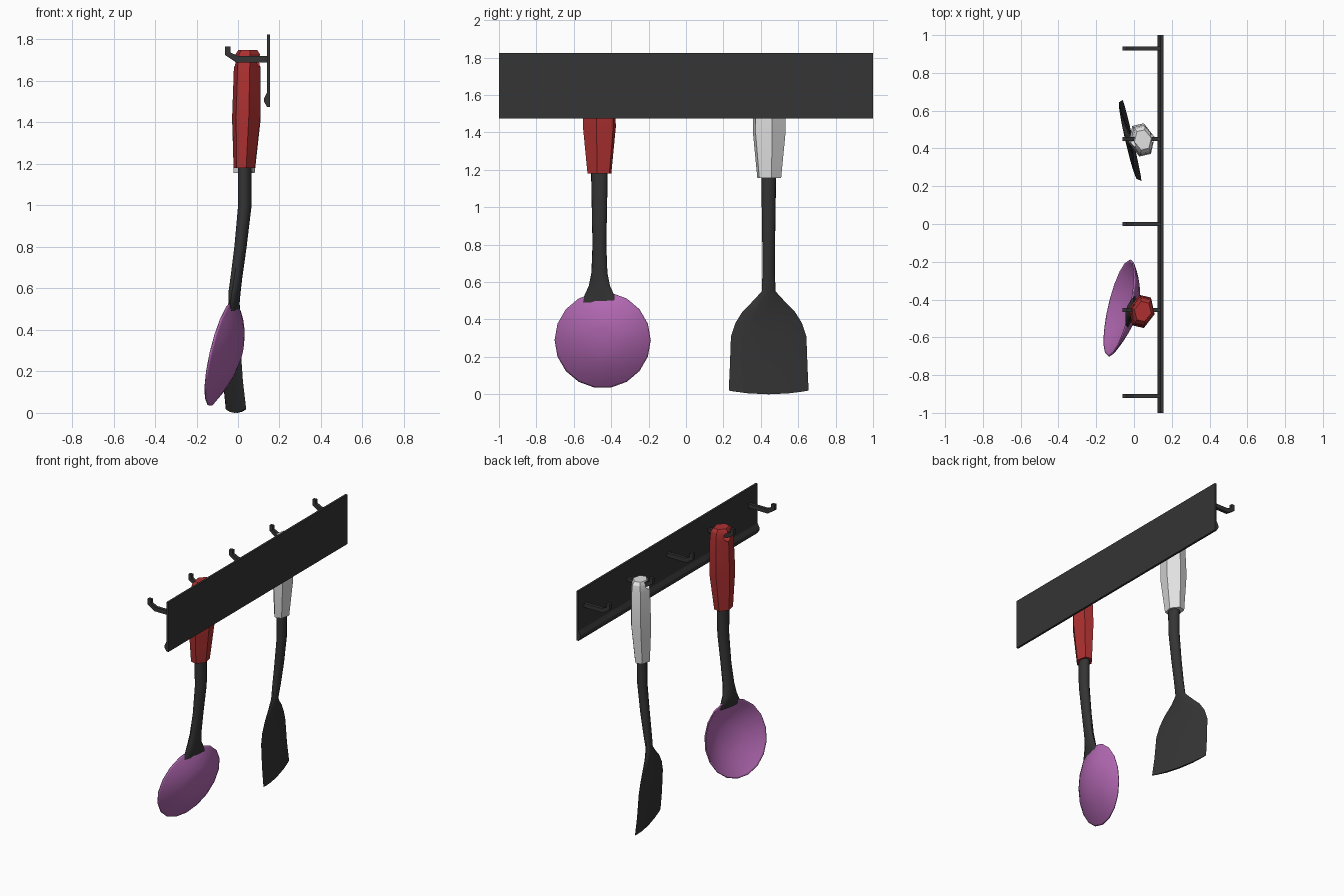
import bpy, bmesh, math
from mathutils import Matrix, Vector

cube = bpy.data.objects.get("Cube")
if cube:
    bpy.data.objects.remove(cube)


def material(name, rgb):
    m = bpy.data.materials.new(name)
    m.use_nodes = True
    m.diffuse_color = (*rgb, 1)
    m.node_tree.nodes["Principled BSDF"].inputs["Base Color"].default_value = (*rgb, 1)
    return m


charcoal = material("charcoal", (0.035, 0.035, 0.035))
red = material("red", (0.42, 0.03, 0.03))
purple = material("purple", (0.45, 0.14, 0.45))
white = material("white", (0.75, 0.75, 0.75))


def finish(name, bm, mat, smooth=None):
    bmesh.ops.recalc_face_normals(bm, faces=bm.faces)
    mesh = bpy.data.meshes.new(name)
    bm.to_mesh(mesh)
    bm.free()
    mesh.materials.append(mat)
    ob = bpy.data.objects.new(name, mesh)
    bpy.context.collection.objects.link(ob)
    if smooth:
        bpy.ops.object.select_all(action='DESELECT')
        ob.select_set(True)
        bpy.context.view_layer.objects.active = ob
        bpy.ops.object.shade_smooth_by_angle(angle=math.radians(smooth))
    return ob


def bridge(bm, loops):
    for a, b in zip(loops, loops[1:]):
        for i in range(len(a)):
            j = (i + 1) % len(a)
            bm.faces.new((a[i], a[j], b[j], b[i]))


def loft(name, section, rings, y, turn, mat, smooth, sag=0):
    """Stack scaled sections; each ring is (z, centre x, half depth, half width)."""
    bm = bmesh.new()
    rot = Matrix.Rotation(turn, 3, 'Z')
    loops = []
    for k, (z, cx, hx, hy) in enumerate(rings):
        lift = sag if k == len(rings) - 1 else 0
        loops.append([bm.verts.new(rot @ Vector((u * hx, v * hy, 0))
                                   + Vector((cx, y, z + lift * v * v)))
                      for u, v in section])
    bridge(bm, loops)
    bm.faces.new(loops[0])
    bm.faces.new(loops[-1])
    return finish(name, bm, mat, smooth)


def extrude_xz(name, profile, y0, y1, mat):
    bm = bmesh.new()
    loops = [[bm.verts.new((x, y, z)) for x, z in profile] for y in (y0, y1)]
    bridge(bm, loops)
    bm.faces.new(loops[0])
    bm.faces.new(loops[1])
    return finish(name, bm, mat)


HEX = [(1, 0), (0.45, 1), (-0.45, 1), (-1, 0), (-0.45, -1), (0.45, -1)]
OVAL = [(math.cos(i * math.pi / 6), math.sin(i * math.pi / 6)) for i in range(12)]


def grip(name, y, turn, drop, mat):
    rings = [(1.18, 0.03, 0.052, 0.06), (1.43, 0.04, 0.07, 0.083),
             (1.68, 0.045, 0.066, 0.076), (1.73, 0.047, 0.06, 0.067),
             (1.75, 0.047, 0.046, 0.05)]
    ob = loft(name, HEX, [(z - drop, *r) for z, *r in rings], y, turn, mat, 25)
    # Hanging hole
    bm = bmesh.new()
    place = (Matrix.Translation((0.045, y, 1.695)) @ Matrix.Rotation(turn, 4, 'Z')
             @ Matrix.Rotation(math.pi / 2, 4, 'Y'))
    bmesh.ops.create_cone(bm, cap_ends=True, segments=12, radius1=0.028,
                          radius2=0.028, depth=0.3, matrix=place)
    cutter = finish("hole_cutter", bm, mat)
    cutter.hide_render = True
    mod = ob.modifiers.new("hole", 'BOOLEAN')
    mod.operation, mod.solver, mod.object = 'DIFFERENCE', 'EXACT', cutter
    bpy.context.view_layer.objects.active = ob
    bpy.ops.object.modifier_apply(modifier=mod.name)
    bpy.data.objects.remove(cutter)


# Wall rail with a lip along the lower edge
extrude_xz("rail", [(0.155, 1.475), (0.155, 1.825), (0.14, 1.825), (0.14, 1.545),
                    (0.125, 1.515), (0.125, 1.5), (0.14, 1.475)], -1, 1, charcoal)

# Hooks
for n, y in enumerate((-0.91, -0.455, 0, 0.45, 0.93)):
    extrude_xz(f"hook_{n + 1}", [(0.145, 1.69), (0.145, 1.72), (0, 1.72), (-0.037, 1.738),
                                 (-0.037, 1.765), (-0.062, 1.765), (-0.062, 1.725),
                                 (-0.01, 1.69)], y - 0.011, y + 0.011, charcoal)

# Ladle
TURN = math.radians(13)
LADLE_Y, SPATULA_Y = -0.463, 0.445
grip("ladle_grip", LADLE_Y, -TURN, 0, red)
loft("ladle_shaft", OVAL, [(1.2, 0.033, 0.032, 0.046), (1.0, 0.033, 0.033, 0.042),
                           (0.8, 0.012, 0.03, 0.038), (0.65, -0.008, 0.028, 0.044),
                           (0.58, -0.017, 0.027, 0.058), (0.53, -0.018, 0.02, 0.082),
                           (0.49, -0.012, 0.008, 0.09)],
     LADLE_Y, -TURN, charcoal, 40)

# Ladle bowl: a shallow dish, tipped and turned
bm = bmesh.new()
RADIUS, DEPTH, SEG, STEPS = 0.255, 0.088, 18, 6
loops = []
for k in range(1, STEPS + 1):
    f = math.sin(k / STEPS * math.pi / 2)
    loop = []
    for i in range(SEG):
        a = 2 * math.pi * i / SEG
        dy, dz = RADIUS * f * math.cos(a), RADIUS * f * math.sin(a)
        loop.append(bm.verts.new((-0.078 + 0.22 * dy + 0.23 * dz + DEPTH * (1 - f * f),
                                  -0.445 + dy, 0.29 + dz)))
    loops.append(loop)
bridge(bm, loops)
bm.faces.new(loops[0])
bowl = finish("ladle_bowl", bm, purple, 40)
shell = bowl.modifiers.new("thickness", 'SOLIDIFY')
shell.thickness, shell.offset = 0.008, 0

# Spatula: shaft flowing into a thin flared blade
grip("spatula_grip", SPATULA_Y, TURN, 0.023, white)
loft("spatula", OVAL, [(1.18, 0.033, 0.032, 0.041), (1.0, 0.033, 0.032, 0.038),
                       (0.8, 0.012, 0.03, 0.035), (0.65, -0.008, 0.026, 0.034),
                       (0.55, -0.022, 0.02, 0.038), (0.5, -0.029, 0.016, 0.085),
                       (0.44, -0.034, 0.012, 0.145), (0.38, -0.036, 0.01, 0.183),
                       (0.31, -0.034, 0.009, 0.207), (0.15, -0.024, 0.008, 0.213),
                       (0, -0.01, 0.006, 0.219)],
     SPATULA_Y - 0.003, TURN, charcoal, 40, sag=0.02)
